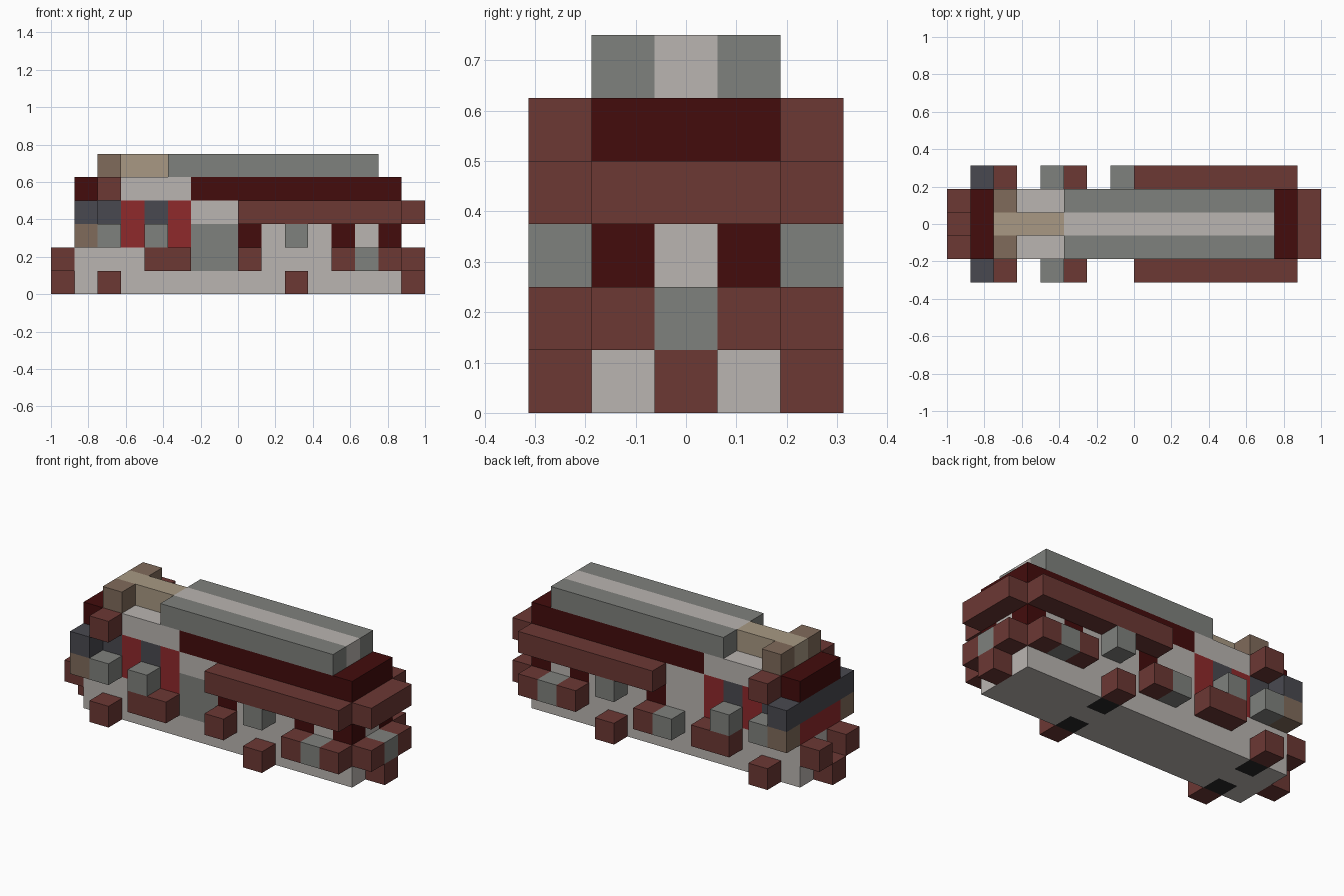
import bpy
import bmesh
from mathutils import Matrix, Vector

if "Cube" in bpy.data.objects:
    bpy.data.objects.remove(bpy.data.objects["Cube"], do_unlink=True)

CELL = 0.125                      # size of one block
ORIGIN = Vector((-8, -2.5, 0))    # block grid corner
BODY = (1, 4)                     # hull span across the width
FULL = (0, 5)                     # span including both side rows


def material(name, red, green, blue):
    """Flat material from an sRGB colour."""
    linear = [((c / 255 + 0.055) / 1.055) ** 2.4 for c in (red, green, blue)] + [1]
    mat = bpy.data.materials.new(name)
    mat.use_nodes = True
    mat.diffuse_color = linear
    shader = mat.node_tree.nodes["Principled BSDF"]
    shader.inputs["Base Color"].default_value = linear
    return mat


light = material("pale grey", 186, 181, 177)
grey = material("mid grey", 127, 129, 125)
brown = material("red brown", 108, 56, 52)
maroon = material("dark maroon", 67, 12, 12)
slate = material("slate glass", 73, 73, 80)
red = material("red paint", 143, 41, 43)
tan = material("tan", 168, 153, 131)
umber = material("dull umber", 128, 107, 91)
black = material("black", 40, 40, 40)


def block(name, mat, x, z, y=BODY):
    """Box covering grid spans; a single number means one cell."""
    spans = [s if isinstance(s, tuple) else (s, s + 1) for s in (x, y, z)]
    low = Vector([s[0] for s in spans])
    high = Vector([s[1] for s in spans])
    centre = ((low + high) / 2 + ORIGIN) * CELL
    size = (high - low) * CELL
    bm = bmesh.new()
    bmesh.ops.create_cube(bm, size=1, matrix=Matrix.Translation(centre) @ Matrix.Diagonal((*size, 1)))
    mesh = bpy.data.meshes.new(name)
    bm.to_mesh(mesh)
    bm.free()
    mesh.materials.append(mat)
    obj = bpy.data.objects.new(name, mesh)
    bpy.context.scene.collection.objects.link(obj)


def pair(name, mat, x, z, y=0):
    """Two single-row blocks mirrored between front and back."""
    block(name + "_front", mat, x, z, y)
    block(name + "_back", mat, x, z, 4 - y)


# Bottom layer of the hull with axle blocks and wheels
block("floor_nose", light, 1, 0)
block("floor_middle", light, (3, 10), 0)
block("floor_tail", light, (11, 15), 0)
for label, column in (("nose", 2), ("tail", 10)):
    block(label + "_axle_core", light, column, 0, 2)
    pair(label + "_axle", black, column, 0, 1)
    pair(label + "_wheel", brown, column, 0)

# Bumpers and lamps at both ends
block("nose_coupler", brown, 0, 0, 2)
block("tail_coupler", brown, 15, 0, 2)
pair("nose_bumper", brown, 0, 1, 1)
pair("tail_bumper", brown, 15, 1, 1)
block("tail_lamp", grey, 15, 1, 2)

# Lower hull, with a grey door panel on the front only
block("lower_hull_nose", light, (1, 6), 1)
block("lower_hull_tail", light, (8, 15), 1)
block("door_panel", grey, (6, 8), (1, 3), 1)
block("door_backing", light, (6, 8), (1, 3), (2, 4))
block("back_step_box", grey, 7, 1, 4)

# Side fittings along the lower hull
pair("side_step", brown, (4, 6), 1)
pair("middle_fitting", brown, 8, 1)
pair("rear_fitting_inner", brown, 12, 1)
pair("rear_fitting_centre", grey, 13, 1)
pair("rear_fitting_outer", brown, 14, 1)

# Cabin walls, posts and windows
block("nose_grille", red, 1, 2)
pair("nose_cheek", umber, 1, 2)
block("cabin_wall", light, 2, 2)
pair("nose_side_box", grey, 2, 2)
block("windscreen", slate, 1, 3, FULL)
block("quarter_window", slate, 2, 3)
block("front_post", red, 3, (2, 4))
block("rear_post", red, 5, (2, 4))
block("cabin_side_wall", grey, 4, 2)
pair("cabin_side_box", grey, 4, 2)
block("cabin_window", slate, 4, 3)

# Rear section walls and openings
block("middle_wall", light, (6, 8), 3)
block("middle_opening", maroon, 8, 2)
block("rear_wall", light, (9, 12), 2)
pair("rear_side_box", grey, 10, 2)
block("rear_opening", maroon, 12, 2)
block("rear_pillar", light, 13, 2)
block("tail_door", light, 14, 2, 2)
pair("tail_opening", maroon, 14, 2, 1)

# Overhanging ledge
block("ledge", brown, (8, 15), 3, FULL)
block("tail_ledge", brown, 15, 3)

# Upper layer
block("cabin_brow", maroon, 1, 4)
block("brow_brackets", brown, 2, 4, FULL)
block("cabin_roof", light, (3, 6), 4)
block("rear_roof", maroon, (6, 15), 4)

# Roof crest
pair("roof_horn", umber, 2, 5, 1)
block("cabin_crest", tan, (2, 5), 5, 2)
pair("roof_rail", grey, (5, 14), 5, 1)
block("roof_stripe", light, (5, 14), 5, 2)
